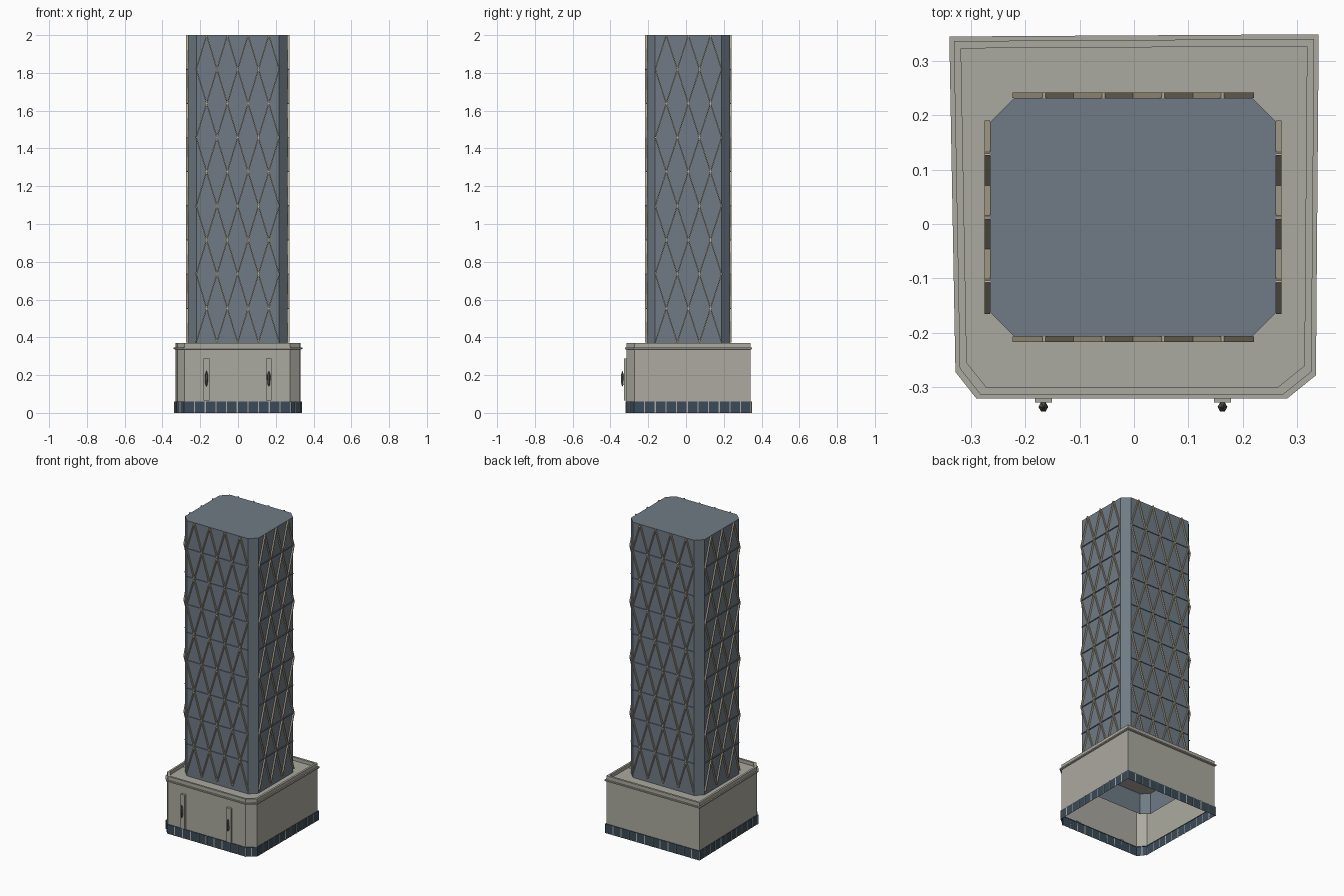
import bpy, bmesh
from mathutils import Vector

cube = bpy.data.objects.get("Cube")
if cube:
    bpy.data.objects.remove(cube)


def material(name, rgb):
    m = bpy.data.materials.new(name)
    m.use_nodes = True
    m.diffuse_color = (*rgb, 1)
    m.node_tree.nodes["Principled BSDF"].inputs["Base Color"].default_value = (*rgb, 1)
    return m


SLATE = material("slate_glass", (0.16, 0.198, 0.235))
STONE = material("warm_grey_stone", (0.41, 0.40, 0.35))
TAN = material("tan_metal", (0.47, 0.41, 0.29))
DARK = material("dark_blue_glass", (0.042, 0.07, 0.098))
BRONZE = material("dark_bronze", (0.10, 0.095, 0.085))


def finish(bm, name, mat):
    bmesh.ops.recalc_face_normals(bm, faces=bm.faces)
    mesh = bpy.data.meshes.new(name)
    bm.to_mesh(mesh)
    bm.free()
    mesh.materials.append(mat)
    obj = bpy.data.objects.new(name, mesh)
    bpy.context.collection.objects.link(obj)
    return obj


def loft(name, outline, steps, mat, cap=False):
    """Skin an outline through (scale, z) steps, optionally closing the end."""
    bm = bmesh.new()
    rings = [[bm.verts.new((x * s, y * s, z)) for x, y in outline] for s, z in steps]
    n = len(outline)
    for low, high in zip(rings, rings[1:]):
        for i in range(n):
            j = (i + 1) % n
            bm.faces.new((low[i], low[j], high[j], high[i]))
    if cap:
        bm.faces.new(rings[-1])
    return finish(bm, name, mat)


def bar(bm, a, b, normal, width, depth):
    """Box strip from a to b lying on a wall with the given outward normal."""
    side = (b - a).cross(normal).normalized() * width / 2
    out = normal * depth
    ends = [[bm.verts.new(p + o) for o in (-side, side, side + out, out - side)] for p in (a, b)]
    bm.faces.new(ends[0])
    bm.faces.new(ends[1])
    for i in range(4):
        j = (i + 1) % 4
        bm.faces.new((ends[0][i], ends[0][j], ends[1][j], ends[1][i]))


# Podium: slightly skewed block with cut front corners, ledge, parapet, roof
plan = [(-0.332, 0.337), (0.332, 0.341), (0.327, -0.272), (0.275, -0.314),
        (-0.283, -0.314), (-0.321, -0.266)]
loft("podium", plan, [(1, 0.06), (1, 0.335), (1.025, 0.338), (1.025, 0.346),
                      (1, 0.346), (1, 0.37), (0.96, 0.37), (0.96, 0.348)], STONE, True)

# Ground floor glazing with stone mullions
loft("base_glazing", plan, [(1, 0.06), (1.012, 0.06), (1.012, 0)], DARK)
bm = bmesh.new()
for i, p in enumerate(plan):
    a, b = Vector((*p, 0)) * 1.012, Vector((*plan[(i + 1) % len(plan)], 0)) * 1.012
    run = b - a
    normal = Vector((-run.y, run.x, 0)).normalized()
    count = max(1, round(run.length / 0.057))
    for k in range(count):
        foot = a + run * (k + 0.5) / count if count == 1 else a + run * k / count
        bar(bm, foot, foot + Vector((0, 0, 0.06)), normal, 0.006, 0.002)
finish(bm, "base_mullions", STONE)

# Front pilasters with wall lamps
for side, x in (("left", 0.163), ("right", -0.167)):
    bm = bmesh.new()
    bar(bm, Vector((x, -0.312, 0.065)), Vector((x, -0.312, 0.287)), Vector((0, -1, 0)), 0.031, 0.017)
    finish(bm, side + "_pilaster", STONE)
    hexagon = [(0.01, 0), (0.005, 0.009), (-0.005, 0.009),
               (-0.01, 0), (-0.005, -0.009), (0.005, -0.009)]
    lamp = loft(side + "_lamp", hexagon, [(0.1, 0.14), (0.6, 0.15), (0.9, 0.185),
                                         (0.9, 0.2), (0.1, 0.222)], BRONZE, True)
    lamp.location = (x, -0.337, 0)
    bm = bmesh.new()
    bar(bm, Vector((x, -0.328, 0.15)), Vector((x, -0.328, 0.175)), Vector((0, -1, 0)), 0.01, 0.01)
    finish(bm, side + "_lamp_bracket", STONE)

# Tower: open-bottomed shaft with cut corners
X0, X1, Y0, Y1, CUT = -0.265, 0.262, -0.207, 0.232, 0.044
shaft = [(X0 + CUT, Y0), (X1 - CUT, Y0), (X1, Y0 + CUT), (X1, Y1 - CUT),
         (X1 - CUT, Y1), (X0 + CUT, Y1), (X0, Y1 - CUT), (X0, Y0 + CUT)]
loft("tower_shaft", shaft, [(1, 0.21), (1, 2)], SLATE, True)

# Diagonal lattice and floor bands on the four main walls
ROWS, BASE = 9, 0.373
STEP = (2 - BASE) / ROWS
lattice, bands = bmesh.new(), bmesh.new()
for wall, bays in enumerate((4, 3, 4, 3)):
    a = Vector((*shaft[wall * 2], 0))
    b = Vector((*shaft[wall * 2 + 1], 0))
    run = b - a
    normal = Vector((run.y, -run.x, 0)).normalized()
    for row in range(ROWS):
        low = Vector((0, 0, BASE + row * STEP))
        high = low + Vector((0, 0, STEP))
        if row:
            bar(bands, a + low, b + low, normal, 0.005, 0.005)
        for bay in range(bays):
            middle = a + run * (bay + 0.5) / bays
            for edge in (bay, bay + 1):
                node = a + run * edge / bays
                start, end = (node, middle) if row % 2 == 0 else (middle, node)
                bar(lattice, start + low, end + high, normal, 0.006, 0.01)
finish(lattice, "tower_lattice", TAN)
finish(bands, "tower_floor_bands", SLATE)
